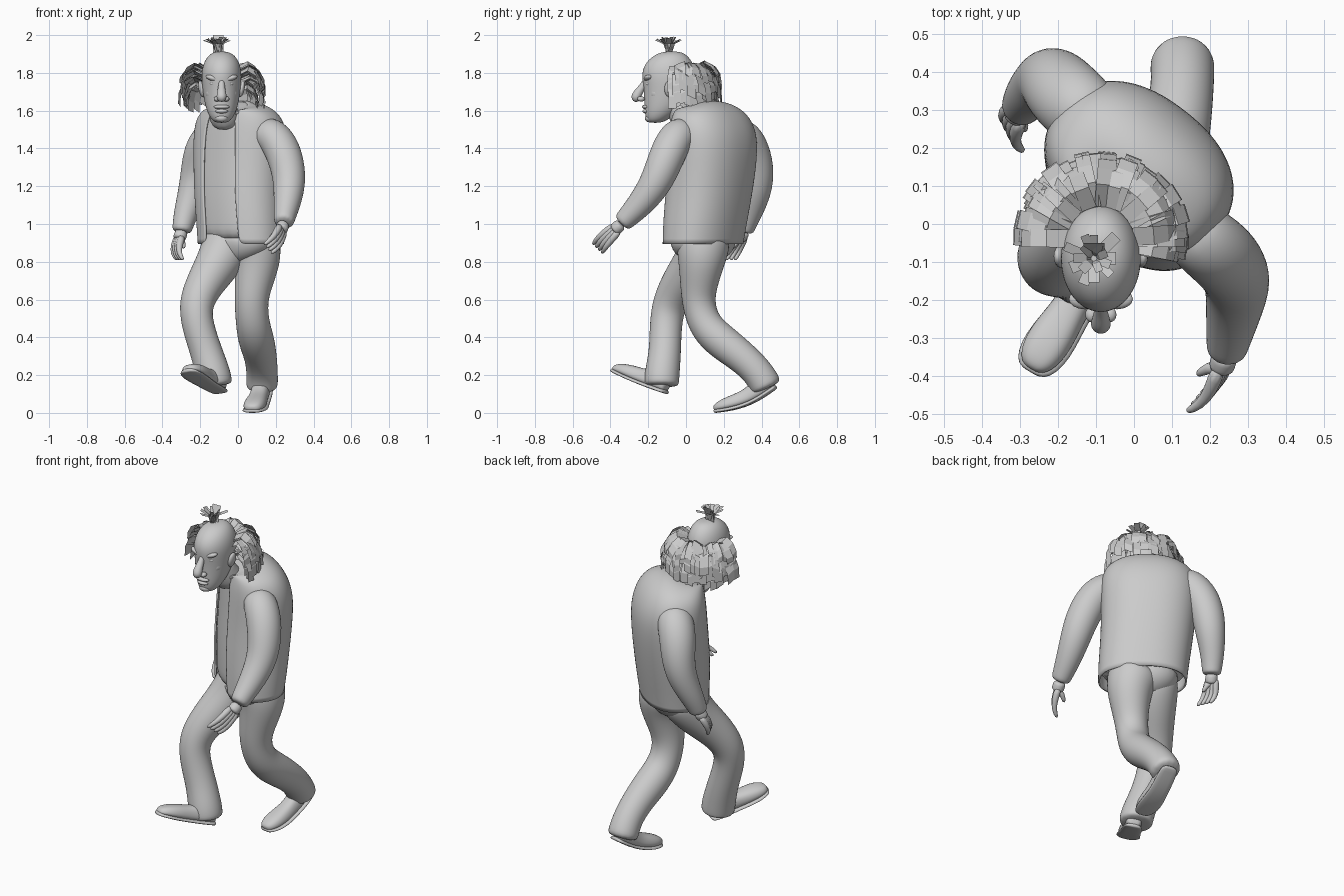
import bpy, bmesh, math, random
from mathutils import Vector, Matrix

random.seed(4)
if "Cube" in bpy.data.objects:
    bpy.data.objects.remove(bpy.data.objects["Cube"])

GREY = (0.6, 0.6, 0.6, 1)
grey = bpy.data.materials.new("plain grey")
grey.use_nodes = True
grey.diffuse_color = GREY
grey.node_tree.nodes["Principled BSDF"].inputs["Base Color"].default_value = GREY


def finish(name, bm, levels=2, smooth=True):
    bmesh.ops.recalc_face_normals(bm, faces=bm.faces)
    mesh = bpy.data.meshes.new(name)
    bm.to_mesh(mesh)
    bm.free()
    mesh.materials.append(grey)
    for p in mesh.polygons:
        p.use_smooth = smooth
    ob = bpy.data.objects.new(name, mesh)
    bpy.context.collection.objects.link(ob)
    if levels:
        mod = ob.modifiers.new("smooth", "SUBSURF")
        mod.levels = mod.render_levels = levels
    return ob


def loft(name, rings, closed=True, caps=True, levels=2):
    """Skin a list of point rings."""
    bm = bmesh.new()
    rows = [[bm.verts.new(p) for p in ring] for ring in rings]
    n = len(rows[0])
    for a, b in zip(rows, rows[1:]):
        for i in range(n if closed else n - 1):
            j = (i + 1) % n
            bm.faces.new((a[i], a[j], b[j], b[i]))
    if caps:
        bm.faces.new(rows[0])
        bm.faces.new(rows[-1])
    return finish(name, bm, levels)


def tube(name, pts, sides=12, levels=2):
    """Round limb through points (x, y, z, radius)."""
    rings = []
    for i, p in enumerate(pts):
        t = Vector(pts[min(i + 1, len(pts) - 1)][:3]) - Vector(pts[max(i - 1, 0)][:3])
        t.normalize()
        u = Vector((1, 0, 0))
        u = (u - t * u.dot(t)).normalized()
        v = t.cross(u)
        ring = []
        for k in range(sides):
            a = math.tau * k / sides
            ring.append(Vector(p[:3]) + (u * math.cos(a) + v * math.sin(a)) * p[3] * 1.03)
        rings.append(ring)
    return loft(name, rings, levels=levels)


def blob(name, loc, size, turn=0):
    bm = bmesh.new()
    m = Matrix.Translation(loc) @ Matrix.Rotation(turn, 4, "Y") @ Matrix.Diagonal((*size, 1))
    bmesh.ops.create_uvsphere(bm, u_segments=16, v_segments=10, radius=1, matrix=m)
    return finish(name, bm, 0)


# Torso: twisted towards the rear shoulder; rings are x, y, z, width, depth, forward drop
YAW = math.radians(-38)
BODY = [(.015, .09, .895, .24, .175, 0), (.015, .10, 1.0, .245, .185, 0),
        (.01, .12, 1.15, .25, .195, 0), (.012, .14, 1.32, .258, .197, 0),
        (.014, .145, 1.45, .265, .192, 0), (.008, .135, 1.545, .252, .172, 0),
        (0, .115, 1.605, .205, .142, .01), (-.025, .08, 1.63, .125, .11, .025),
        (-.045, .04, 1.605, .09, .085, .045)]
HIPS = [(.01, .09, .97, .2, .15, 0), (.02, .09, .88, .2, .15, 0),
        (.01, .09, .82, .14, .115, 0), (0, .09, .785, .05, .06, 0)]


def body_ring(ring, start, end, count, grow=0):
    """Slightly squared oval; the angle is measured from the chest direction."""
    x, y, z, a, b, drop = ring
    pts = []
    for i in range(count):
        t = start + (end - start) * i / (count - 1)
        s, c = math.sin(t), math.cos(t)
        lx = math.copysign(abs(s) ** .88, s) * (a + grow)
        ly = -math.copysign(abs(c) ** .88, c) * (b + grow)
        p = Matrix.Rotation(YAW, 2) @ Vector((lx, ly))
        pts.append((x + p.x, y + p.y, z - drop * c))
    return pts


step = math.tau / 24
loft("shirt", [body_ring(r, 0, math.tau - step, 24, -.008) for r in BODY])
loft("trouser_seat", [body_ring(r, 0, math.tau - step, 24) for r in HIPS])
jacket = loft("open_jacket", [body_ring(r, math.radians(25 - i), math.tau - math.radians(23 - i), 28, .004)
                              for i, r in enumerate(BODY)], closed=False, caps=False)
shell = jacket.modifiers.new("cloth", "SOLIDIFY")
shell.thickness = .01
shell.offset = -1

# Arms
tube("left_sleeve", [(.12, .01, 1.49, .085), (.185, -.045, 1.47, .097), (.235, -.085, 1.4, .098),
                     (.268, -.13, 1.285, .092), (.272, -.175, 1.19, .084),
                     (.258, -.25, 1.095, .07), (.245, -.32, 1.025, .056), (.242, -.345, 1, .05)])
tube("right_sleeve", [(-.09, .25, 1.48, .09), (-.145, .305, 1.46, .104), (-.19, .35, 1.38, .102),
                      (-.213, .378, 1.27, .092), (-.235, .372, 1.17, .083),
                      (-.275, .34, 1.06, .066), (-.295, .31, .98, .054), (-.298, .305, .955, .05)])


def hand(name, wrist, palm, spread, curl, thumb):
    wrist, palm = Vector(wrist), Vector(palm)
    spread, curl = Vector(spread).normalized(), Vector(curl).normalized()
    d = (palm - wrist).normalized()
    tube(name + "_wrist", [(*(wrist - d * .03), .034), (*wrist, .034), (*(wrist + d * .03), .036)])
    for i in range(4):
        off = spread * (i - 1.5)
        base = palm + off * .021
        tip = base + d * .045 + curl * .015 + off * .004
        end = tip + d * .025 + curl * .035
        tube(f"{name}_finger_{i}", [(*(wrist + off * .014), .024), (*base, .019), (*tip, .014),
                                    (*end, .01)], 8, 1)
    root = wrist + d * .02
    side = root + Vector(thumb) * .6
    tube(name + "_thumb", [(*root, .022), (*side, .016), (*(root + Vector(thumb) + d * .03), .01)], 8, 1)


hand("left_hand", (.234, -.362, .983), (.216, -.42, .93), (.4, .5, -.5), (-1, 0, -.4), (-.06, 0, -.03))
hand("right_hand", (-.305, .295, .94), (-.327, .265, .885), (.4, -.8, 0), (.9, -.2, -.4), (.035, -.03, -.03))

# Trousers
tube("left_trouser_leg", [(.07, .09, .93, .14), (.09, .09, .87, .142), (.103, .082, .8, .125), (.082, .068, .68, .1),
                          (.068, .065, .58, .088), (.078, .095, .47, .09), (.095, .17, .39, .097),
                          (.118, .28, .31, .088), (.128, .37, .23, .083), (.127, .415, .16, .086),
                          (.127, .43, .125, .082)])
tube("right_trouser_leg", [(-.04, .11, .93, .13), (-.06, .1, .88, .137), (-.105, .05, .79, .12),
                           (-.172, -.03, .69, .104), (-.226, -.09, .58, .092), (-.217, -.108, .47, .086),
                           (-.17, -.11, .33, .085), (-.135, -.125, .22, .093), (-.122, -.13, .16, .094),
                           (-.12, -.13, .14, .085)])

# Shoes: sections are distance from heel, half width, height
SHOE = [(0, .03, .08), (.02, .046, .11), (.09, .05, .11), (.16, .05, .085),
        (.23, .06, .08), (.29, .06, .068), (.335, .045, .048), (.352, .02, .03)]


def shoe(name, heel, toe, roll, flex):
    """Flex raises the middle of the sole (negative lowers it)."""
    heel, toe = Vector(heel), Vector(toe)
    f = (toe - heel).normalized()
    s = f.cross(Vector((0, 0, 1))).normalized()
    s = Matrix.Rotation(roll, 3, f) @ s
    up = s.cross(f)

    def section(d, w, low, high):
        pts = [(-w, low), (-w, (low + high) / 2), (-w * .7, high * .93), (0, high),
               (w * .7, high * .93), (w, (low + high) / 2), (w, low), (0, low)]
        lift = flex * math.sin(math.pi * min(max(d / .35, 0), 1))
        return [heel + f * d + s * x + up * (z + lift) for x, z in pts]
    loft(name + "_upper", [section(d, w, .008, h) for d, w, h in SHOE])
    loft(name + "_sole", [section(d * 1.03 - .006, w + .007, -.004, .018) for d, w, h in SHOE], levels=1)


shoe("left_shoe", (.14, .475, .132), (.08, .185, .016), 0, -.03)
shoe("right_shoe", (-.088, -.11, .105), (-.285, -.408, .228), .15, -.006)

# Head: height, front, back, half width
HX = -.087
HEAD = [(1.535, -.195, -.13, .03), (1.555, -.213, -.09, .056), (1.6, -.22, -.03, .08),
        (1.66, -.222, .015, .094), (1.73, -.226, .045, .104), (1.8, -.238, .055, .108),
        (1.86, -.212, .035, .094), (1.9, -.16, 0, .064), (1.914, -.11, -.04, .025)]
loft("head", [[(HX + w * math.cos(k * step), (f + b) / 2 + (b - f) / 2 * math.sin(k * step), z)
               for k in range(24)] for z, f, b, w in HEAD])
tube("neck", [(-.085, -.06, 1.68, .07), (-.08, -.03, 1.6, .075), (-.06, .03, 1.52, .09)])
tube("nose", [(HX, -.205, 1.775, .014), (HX, -.228, 1.73, .017), (HX, -.256, 1.692, .025),
              (HX, -.267, 1.668, .028), (HX, -.26, 1.646, .014)])
blob("upper_lip", (HX, -.213, 1.62), (.042, .02, .012))
blob("lower_lip", (HX, -.21, 1.597), (.034, .02, .012))
blob("chin", (HX, -.192, 1.56), (.034, .026, .022))
for side, word in ((1, "left"), (-1, "right")):
    blob(word + "_nostril", (HX + side * .024, -.238, 1.662), (.017, .02, .014))
    blob(word + "_eyeball", (HX + side * .043, -.196, 1.742), (.02, .018, .011))
    blob(word + "_brow", (HX + side * .042, -.197, 1.77), (.044, .027, .016), -side * .3)
    blob(word + "_cheek", (HX + side * .045, -.15, 1.69), (.04, .045, .045), side * .4)
    blob(word + "_ear", (HX + side * .106, -.085, 1.715), (.016, .03, .045), side * .2)


def strand(bm, origin, angle, profile, width, tilt):
    """Flat ribbon swept outward; profile holds distance and height."""
    out = Vector((math.cos(angle), math.sin(angle), 0))
    across = Vector((-out.y, out.x, tilt)) * width / 2
    rows = []
    for r, z in profile:
        mid = Vector(origin) + out * r + Vector((0, 0, z))
        rows.append((bm.verts.new(mid - across), bm.verts.new(mid + across)))
    for a, b in zip(rows, rows[1:]):
        bm.faces.new((a[0], a[1], b[1], b[0]))


# Hair ring round the back of the head, in layers: height, reach, drop, count
bm = bmesh.new()
for z, reach, drop, count in ((1.815, .125, .07, 24), (1.785, .135, .1, 24), (1.745, .13, .11, 24), (1.71, .11, .09, 22)):
    for i in range(count):
        ang = math.radians(-10 + 186 * i / (count - 1) + random.uniform(-3, 3))
        k = reach * random.uniform(.85, 1.08)
        dr = drop * random.uniform(.8, 1.15)
        strand(bm, (HX, -.04, z + random.uniform(-.012, .012)), ang,
               [(.085, 0), (.09 + k * .45, .028), (.09 + k * .8, .004), (.09 + k, -dr * .5), (.09 + k * 1.02, -dr)],
               random.uniform(.036, .05), random.uniform(-.6, .6))
finish("hair_ring", bm, 0, False)

# Tuft on the crown
bm = bmesh.new()
for i in range(16):
    lean = random.uniform(.035, .1)
    strand(bm, (-.105, -.09, 1.9), math.tau * i / 16, [(.005, 0), (lean * .35, .055), (lean, .105 - lean * .4)],
           random.uniform(.018, .032), random.uniform(-.2, .2))
strand(bm, (-.105, -.08, 1.9), math.pi / 2, [(0, 0), (.01, .06), (.03, .1)], .055, 0)
finish("hair_tuft", bm, 0, False)
